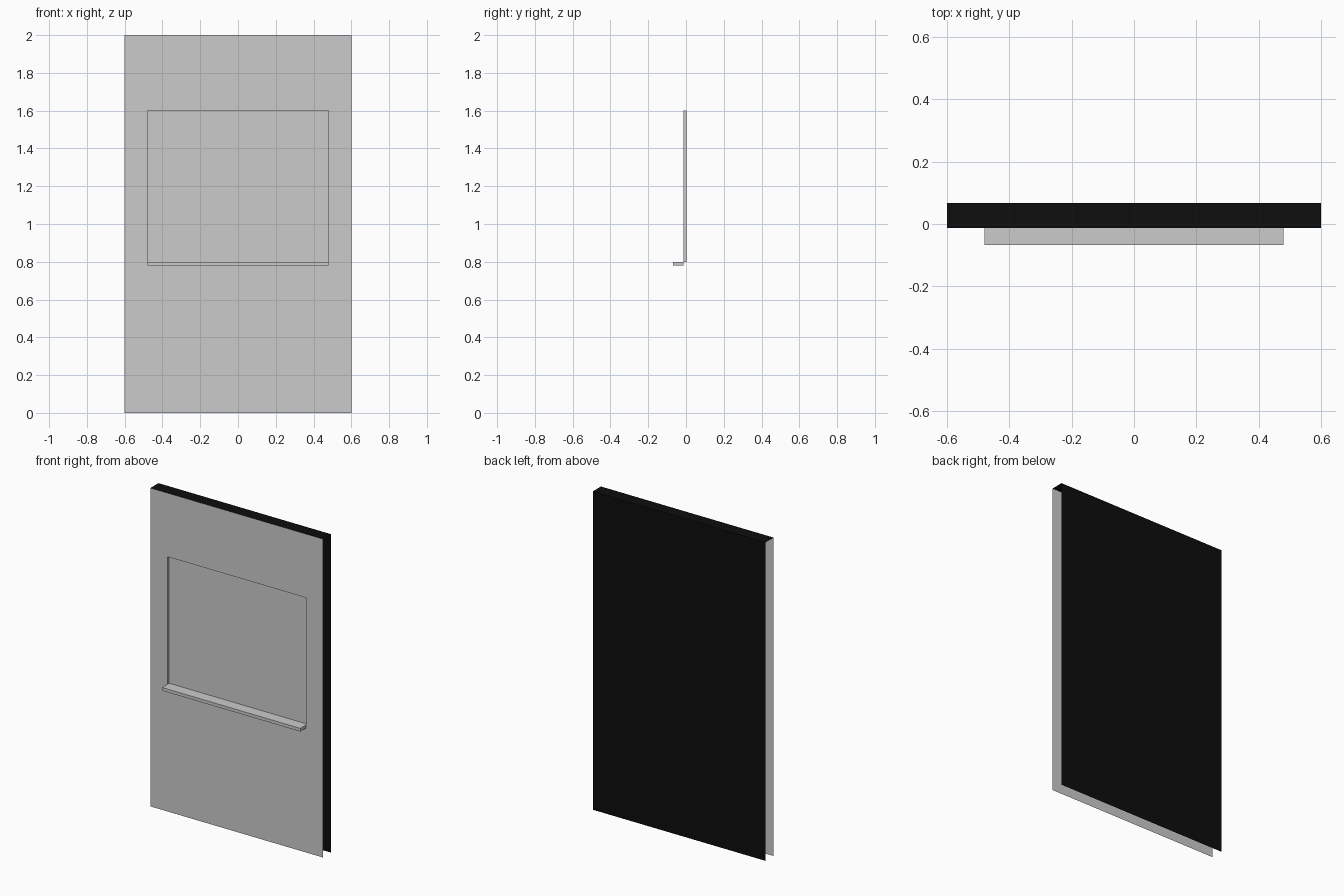
import bpy, bmesh

if "Cube" in bpy.data.objects:
    bpy.data.objects.remove(bpy.data.objects["Cube"])

W, H = 0.6, 2.0                        # half width, height of the panel
Y_FRONT, Y_BACK = -0.0125, 0.0675      # front sheet, rear sheet
Y_LEDGE, DEPTH = -0.0675, 0.015        # ledge nose, recess depth
RW, RZ0, RZ1 = 0.48, 0.8, 1.6          # recess half width, bottom, top


def add_object(name, bm, color=None):
    mesh = bpy.data.meshes.new(name)
    bm.to_mesh(mesh)
    bm.free()
    obj = bpy.data.objects.new(name, mesh)
    bpy.context.collection.objects.link(obj)
    if color:
        mat = bpy.data.materials.new(name + "_color")
        mat.diffuse_color = color
        mat.use_nodes = True
        mat.node_tree.nodes["Principled BSDF"].inputs["Base Color"].default_value = mat.diffuse_color
        mesh.materials.append(mat)
    return obj


def rect(bm, w, y, z0, z1):
    return [bm.verts.new(p) for p in ((-w, y, z0), (w, y, z0), (w, y, z1), (-w, y, z1))]


def bridge(bm, a, b):
    for i in range(4):
        j = (i + 1) % 4
        bm.faces.new((a[i], a[j], b[j], b[i]))


# Front sheet with a shallow recess
bm = bmesh.new()
outer = rect(bm, W, Y_FRONT, 0, H)
rim = rect(bm, RW, Y_FRONT, RZ0, RZ1)
inner = rect(bm, RW, Y_FRONT + DEPTH, RZ0, RZ1)
bridge(bm, outer, rim)
bridge(bm, rim, inner)
bm.faces.new(inner)
add_object("front_panel", bm)

# Ledge under the recess
bm = bmesh.new()
nose = rect(bm, RW, Y_LEDGE, RZ0 - 0.02, RZ0)
root = rect(bm, RW, Y_FRONT, RZ0 - 0.02, RZ0)
bm.faces.new(nose)
bridge(bm, root, nose)
bmesh.ops.recalc_face_normals(bm, faces=bm.faces)
add_object("ledge", bm)

# Black rear cover: top and back sheets, open at the sides and bottom
bm = bmesh.new()
left, right = ([bm.verts.new((x, y, z)) for y, z in ((Y_FRONT, H), (Y_BACK, H), (Y_BACK, 0))]
               for x in (-W, W))
for i in range(2):
    bm.faces.new((left[i], right[i], right[i + 1], left[i + 1]))
add_object("rear_cover", bm, (0.004, 0.004, 0.004, 1))

# Make sheet normals face outward
for obj in bpy.context.collection.objects:
    bm = bmesh.new()
    bm.from_mesh(obj.data)
    bm.normal_update()
    if obj.name == "rear_cover":
        wrong = [f for f in bm.faces if f.normal.y + f.normal.z < 0]
        bmesh.ops.reverse_faces(bm, faces=wrong)
    bm.to_mesh(obj.data)
    bm.free()
